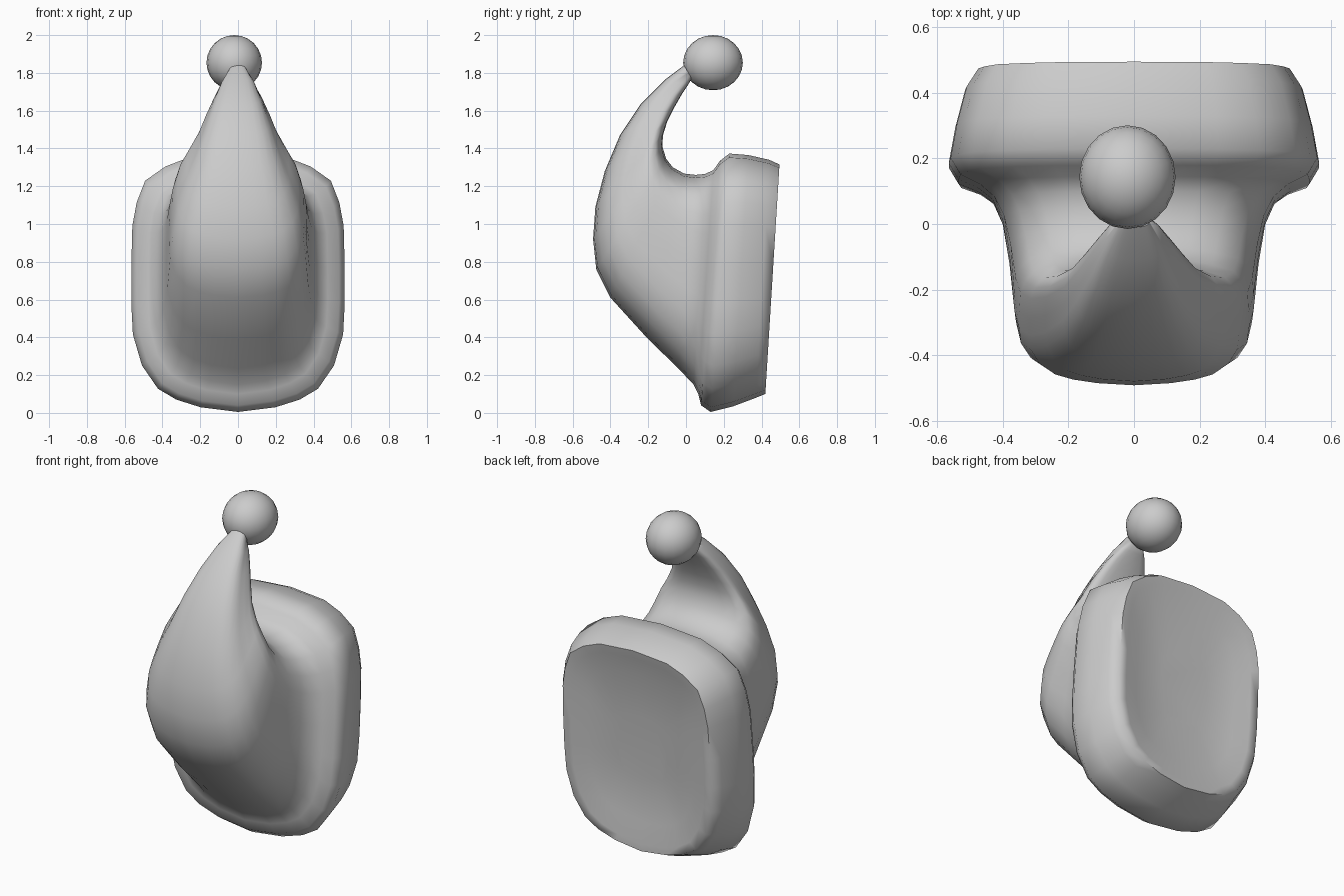
import bpy, bmesh

# Shared cross-section, half outline: (width 0..1, height 0..1)
HALF = [(0, 0), (.35, .018), (.58, .048), (.75, .09), (.9, .18), (.985, .3),
        (1, .42), (1, .56), (.99, .72), (.95, .81), (.87, .895), (.68, .95), (.46, .985), (0, 1)]
OUTLINE = HALF + [(-x, t) for x, t in HALF[-2:0:-1]]

# Rings: half width, low/outer point (y, z), high/inner point (y, z)
RINGS = [
    # hollow back face
    (.16, (.395, .50), (.43, .90)),
    (.34, (.40, .26), (.455, 1.16)),
    (.43, (.42, .14), (.485, 1.27)),
    # thick brim
    (.48, (.42, .10), (.495, 1.315)),
    (.515, (.37, .08), (.44, 1.34)),
    (.545, (.25, .035), (.33, 1.365)),
    (.565, (.13, .005), (.23, 1.373)),
    (.535, (.08, .04), (.18, 1.335)),
    (.475, (.065, .10), (.145, 1.285)),
    # swelling body
    (.43, (.04, .15), (.10, 1.265)),
    (.40, (-.04, .235), (.05, 1.26)),
    (.38, (-.20, .39), (-.01, 1.267)),
    (.365, (-.40, .61), (-.07, 1.30)),
    (.35, (-.475, .76), (-.105, 1.345)),
    (.32, (-.492, .92), (-.125, 1.41)),
    # curled tail
    (.27, (-.48, 1.09), (-.122, 1.47)),
    (.215, (-.43, 1.28), (-.10, 1.54)),
    (.17, (-.35, 1.47), (-.06, 1.62)),
    (.125, (-.24, 1.635), (-.02, 1.69)),
    (.085, (-.11, 1.765), (.01, 1.735)),
    (.045, (-.01, 1.84), (.03, 1.77)),
]


def finish(bm, name, angle=None):
    bmesh.ops.recalc_face_normals(bm, faces=bm.faces[:])
    for f in bm.faces:
        f.smooth = True
    if angle:
        for e in bm.edges:
            e.smooth = e.calc_face_angle(0) < angle
    mesh = bpy.data.meshes.new(name)
    bm.to_mesh(mesh)
    bm.free()
    obj = bpy.data.objects.new(name, mesh)
    bpy.context.collection.objects.link(obj)
    return obj


# Cap: brim, body and tail lofted as one skin
bm = bmesh.new()
loops = []
for w, (y0, z0), (y1, z1) in RINGS:
    loops.append([bm.verts.new((w * x, y0 + (y1 - y0) * t, z0 + (z1 - z0) * t))
                  for x, t in OUTLINE])
n = len(OUTLINE)
for a, b in zip(loops, loops[1:]):
    for i in range(n):
        j = (i + 1) % n
        bm.faces.new((a[i], a[j], b[j], b[i]))
bm.faces.new(loops[0])
bm.faces.new(loops[-1])
finish(bm, "curled_cap", 1.1)

# Ball on the tip of the tail
bm = bmesh.new()
bmesh.ops.create_uvsphere(bm, u_segments=20, v_segments=12, radius=1)
ball = finish(bm, "tip_ball")
ball.scale = (.147, .158, .146)
ball.location = (-.02, .143, 1.854)
